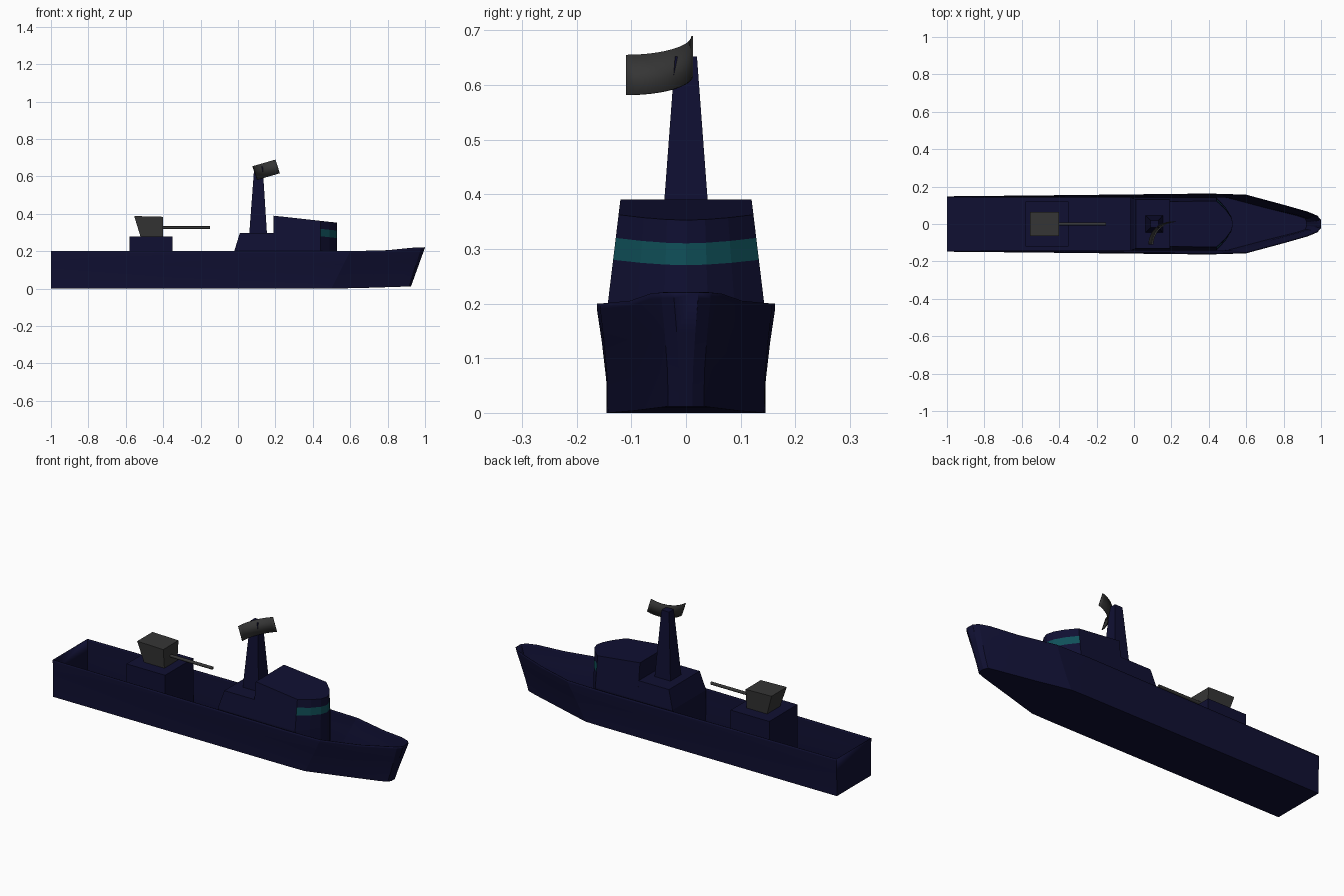
import bpy, bmesh, math
from mathutils import Vector

if "Cube" in bpy.data.objects:
    bpy.data.objects.remove(bpy.data.objects["Cube"])


def material(name, rgb):
    m = bpy.data.materials.new(name)
    m.use_nodes = True
    m.diffuse_color = (*rgb, 1)
    m.node_tree.nodes["Principled BSDF"].inputs["Base Color"].default_value = (*rgb, 1)
    return m


NAVY = material("navy paint", (0.005, 0.005, 0.032))
GREY = material("gun grey", (0.036, 0.036, 0.036))
GLASS = material("teal glass", (0.005, 0.08, 0.1))


def loft(name, rings, mats, closed=True, caps=True, rule=None):
    """Skin a list of equal-length rings; rule(ring, segment) picks the material."""
    bm = bmesh.new()
    vs = [[bm.verts.new(p) for p in ring] for ring in rings]
    n = len(rings[0])
    for r in range(len(vs) - 1):
        for i in range(n if closed else n - 1):
            j = (i + 1) % n
            f = bm.faces.new((vs[r][i], vs[r][j], vs[r + 1][j], vs[r + 1][i]))
            f.material_index = rule(r, i) if rule else 0
    if caps:
        bm.faces.new(vs[0])
        bm.faces.new(vs[-1])
    bmesh.ops.recalc_face_normals(bm, faces=bm.faces[:])
    me = bpy.data.meshes.new(name)
    bm.to_mesh(me)
    bm.free()
    for m in mats:
        me.materials.append(m)
    ob = bpy.data.objects.new(name, me)
    bpy.context.collection.objects.link(ob)
    return ob


def rect(x0, x1, half, z):
    return [(x0, -half, z), (x1, -half, z), (x1, half, z), (x0, half, z)]


def smooth(ob, angle):
    bpy.ops.object.select_all(action="DESELECT")
    ob.select_set(True)
    bpy.context.view_layer.objects.active = ob
    bpy.ops.object.shade_smooth_by_angle(angle=math.radians(angle))


# Open hull: keel x, rim x, keel half width, rim half width, keel z, rim z
STATIONS = [
    (-1, -1, .145, .148, 0, .2),
    (-.4, -.4, .145, .154, 0, .2),
    (.4, .4, .145, .163, 0, .2),
    (.5, .6, .143, .157, 0, .2),
    (.68, .8, .095, .103, .004, .205),
    (.87, .93, .047, .066, .01, .218),
    (.915, .98, .033, .045, .012, .22),
    (.925, 1, .012, .022, .012, .22),
]
FLARE = [(0, 0), (.3, .05), (.65, .5), (.95, 1), (1, .98)]


def section(xk, xr, hk, hr, zk, zr):
    side = [(xk + (xr - xk) * t, hk + (hr - hk) * s, zk + (zr - zk) * t)
            for t, s in FLARE]
    return [(x, -y, z) for x, y, z in reversed(side)] + side


hull = loft("hull", [section(*s) for s in STATIONS], [NAVY], closed=False)
wall = hull.modifiers.new("plating", "SOLIDIFY")
wall.thickness = .004
smooth(hull, 12)

# Wheelhouse with rounded front, sloping roof and a window band
PLAN = [(.19, 1), (.44, 1), (.49, .62), (.52, .28), (.53, 0)]
PLAN += [(x, -w) for x, w in reversed(PLAN[:-1])]


def half_width(z):
    return .143 - max(0, z - .2) * .121 if z >= .2 else .138


def house_ring(height):
    ring = []
    for x, w in PLAN:
        z = height(x)
        ring.append((x, w * half_width(z), z))
    return ring


def dip(x):
    return max(0, x - .44) * .11


heights = [lambda x: .01, lambda x: .2, lambda x: .28 - dip(x),
           lambda x: .32 - dip(x), lambda x: .39 - (x - .19) * .11]
loft("wheelhouse", [house_ring(h) for h in heights], [NAVY, GLASS],
     rule=lambda r, i: int(r == 2 and 1 <= i <= len(PLAN) - 3))

# Lower deckhouse behind the wheelhouse, and the mast on it
loft("deckhouse", [rect(-.02, .19, .138, .01), rect(-.02, .19, .143, .2),
                   rect(.01, .19, .131, .298)], [NAVY])
loft("mast", [rect(.06, .155, .047, .29), rect(.087, .132, .02, .652)], [NAVY])

# Curved radar dish, tilted
ARC = 12
DROP = Vector((.024, 0, -.073))
top_edge = []
for k in range(ARC + 1):
    a = math.pi / 2 * k / ARC
    x = .2 - .12 * math.cos(a)
    top_edge.append(Vector((x, -.11 + .12 * math.sin(a), .655 + .29 * (x - .08))))
radar = loft("radar_dish", [top_edge, [p + DROP for p in top_edge]], [GREY],
             closed=False, caps=False)
radar.modifiers.new("sheet", "SOLIDIFY").thickness = .003
smooth(radar, 30)

# Gun pedestal, turret and barrel
loft("gun_pedestal", [rect(-.58, -.35, .12, .01), rect(-.58, -.35, .12, .28)], [NAVY])
turret_top = [(x, y, .388 if x < -.5 else .384) for x, y, z in rect(-.555, -.4, .065, 0)]
loft("gun_turret", [rect(-.522, -.4, .055, .28), turret_top], [GREY])


def barrel_ring(x, radius=.008, sides=12):
    return [(x, radius * math.cos(math.tau * k / sides),
             .326 + radius * math.sin(math.tau * k / sides)) for k in range(sides)]


barrel = loft("gun_barrel", [barrel_ring(-.42), barrel_ring(-.15)], [GREY])
smooth(barrel, 40)
